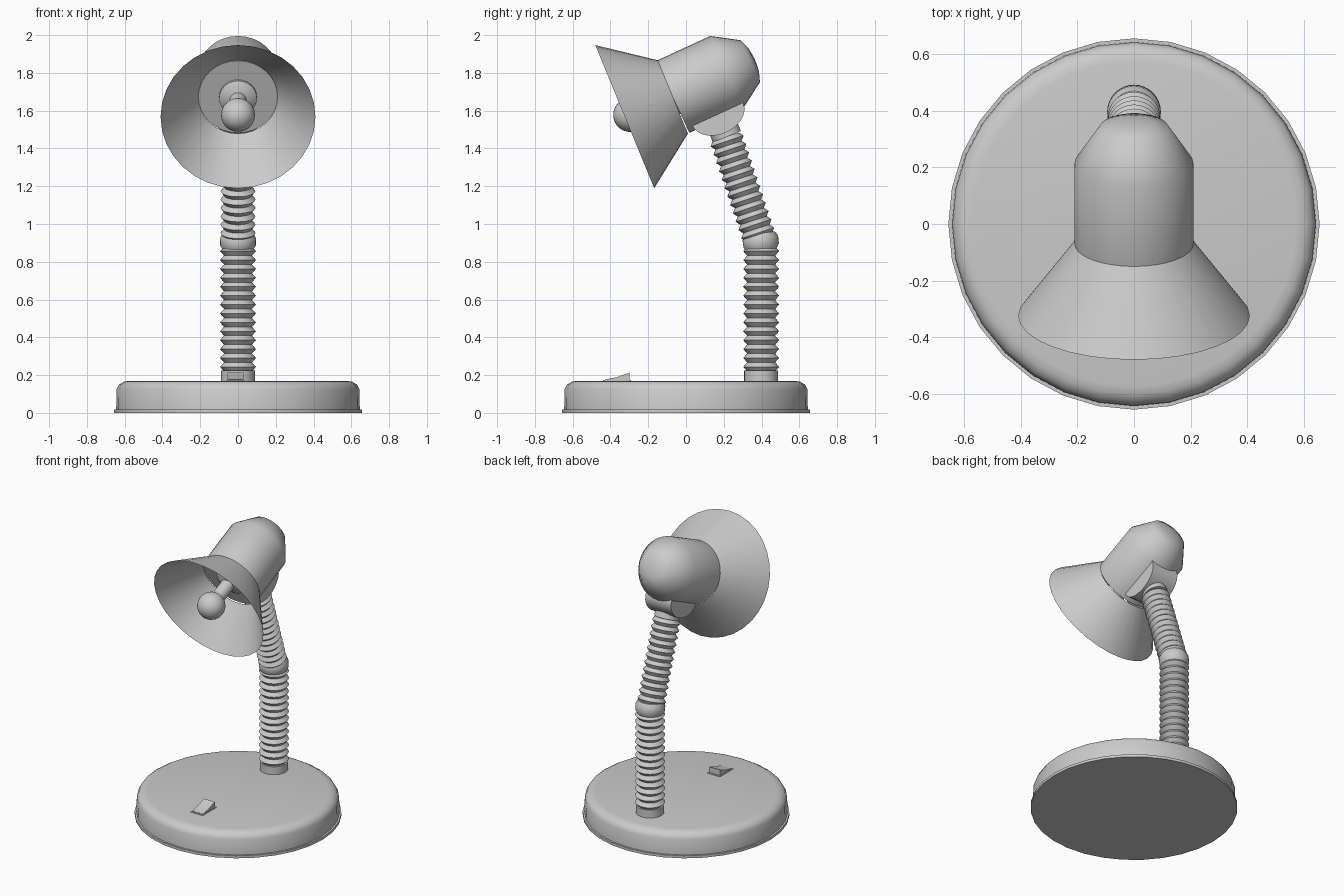
import bpy, bmesh
from math import sin, cos, pi, radians
from mathutils import Matrix

if "Cube" in bpy.data.objects:
    bpy.data.objects.remove(bpy.data.objects["Cube"])


def finish(name, bm, angle=35):
    bmesh.ops.remove_doubles(bm, verts=bm.verts, dist=1e-5)
    bmesh.ops.recalc_face_normals(bm, faces=bm.faces)
    me = bpy.data.meshes.new(name)
    bm.to_mesh(me)
    bm.free()
    ob = bpy.data.objects.new(name, me)
    bpy.context.collection.objects.link(ob)
    bpy.ops.object.select_all(action='DESELECT')
    ob.select_set(True)
    bpy.context.view_layer.objects.active = ob
    bpy.ops.object.shade_smooth_by_angle(angle=radians(angle))
    return ob


def lathe(name, profile, y=0, z=0, tilt=0, sides=32, angle=35):
    """Spin (radius, height) points round an axis tilted about x."""
    bm = bmesh.new()
    verts = [bm.verts.new((r, 0, h)) for r, h in profile]
    edges = [bm.edges.new(p) for p in zip(verts, verts[1:])]
    bmesh.ops.spin(bm, geom=verts + edges, cent=(0, 0, 0), axis=(0, 0, 1),
                   angle=2 * pi, steps=sides)
    ob = finish(name, bm, angle)
    ob.matrix_world = Matrix.Translation((0, y, z)) @ Matrix.Rotation(radians(tilt), 4, 'X')
    return ob


def extrude_x(name, outline, x0, x1, angle=35):
    """Extrude a (y, z) outline along x."""
    bm = bmesh.new()
    face = bm.faces.new([bm.verts.new((x0, y, z)) for y, z in outline])
    ext = bmesh.ops.extrude_face_region(bm, geom=[face], use_keep_orig=True)
    moved = [v for v in ext['geom'] if isinstance(v, bmesh.types.BMVert)]
    bmesh.ops.translate(bm, verts=moved, vec=(x1 - x0, 0, 0))
    return finish(name, bm, angle)


def ribs(length, count, outer=0.095, inner=0.074):
    """Zigzag profile of a bellows tube."""
    step = length / count
    pts = [(0, 0), (inner, 0)]
    for i in range(count):
        pts += [(outer, (i + 0.5) * step), (inner, (i + 1) * step)]
    return pts + [(0, length)]


# Base with its thin bottom flange and rounded top
lathe("base_flange", [(0, 0), (0.657, 0), (0.657, 0.018), (0, 0.018)])
lathe("base", [(0, 0.01), (0.645, 0.01), (0.643, 0.125), (0.63, 0.15),
               (0.605, 0.165), (0.575, 0.17), (0, 0.17)])

# Rocker switch
extrude_x("switch", [(-0.43, 0.16), (-0.43, 0.176), (-0.37, 0.188),
                     (-0.30, 0.213), (-0.30, 0.16)], -0.055, 0.03, 10)
extrude_x("switch_plate", [(-0.44, 0.16), (-0.44, 0.174),
                           (-0.29, 0.174), (-0.29, 0.16)], -0.06, 0.035, 10)

# Bellows stem in two straight runs, joined by a rounded elbow
lathe("stem_collar", [(0, 0.16), (0.09, 0.16), (0.09, 0.225), (0, 0.225)], y=0.398)
lathe("lower_stem", ribs(0.66, 14), y=0.398, z=0.22)
lathe("stem_elbow", [(0, -0.045), (0.078, -0.045), (0.094, -0.02), (0.095, 0.02),
                     (0.082, 0.045), (0, 0.055)], y=0.396, z=0.905, tilt=8, angle=50)
lathe("upper_stem", ribs(0.56, 12, 0.092, 0.073), y=0.387, z=0.93, tilt=18.4)
lathe("head_collar", [(0, -0.03), (0.08, -0.03), (0.08, 0.05), (0, 0.05)],
      y=0.205, z=1.49, tilt=22)

# Half-round bracket under the head
c, s = cos(radians(23.5)), sin(radians(23.5))
local = [(0.147 * cos(pi + pi * i / 16), 0.105 * sin(pi + pi * i / 16)) for i in range(17)]
local += [(0.147, 0.04), (-0.147, 0.04)]
extrude_x("bracket", [(0.168 + a * c - b * s, 1.58 + a * s + b * c) for a, b in local],
          -0.1, 0.1)

# Lamp head: housing with a domed back, flared shade, socket and bulb
HEAD = dict(y=-0.07, z=1.673)
lathe("head_housing", [(0, 0), (0.21, 0), (0.21, 0.315), (0.122, 0.452),
                       (0.065, 0.472), (0, 0.478)], tilt=-65.3, angle=50, **HEAD)
lathe("shade", [(0.21, 0), (0.41, -0.275)], tilt=-67.6, **HEAD)
lathe("socket", [(0, 0.01), (0.1, 0.01), (0.1, -0.02), (0.055, -0.05), (0, -0.05)],
      tilt=-67, sides=24, **HEAD)
ball = [(0.09 * sin(radians(a)), -0.245 - 0.09 * cos(radians(a))) for a in range(0, 151, 15)]
lathe("bulb", ball + [(0.045, -0.15), (0.045, -0.03)], tilt=-67, sides=24, angle=60, **HEAD)
